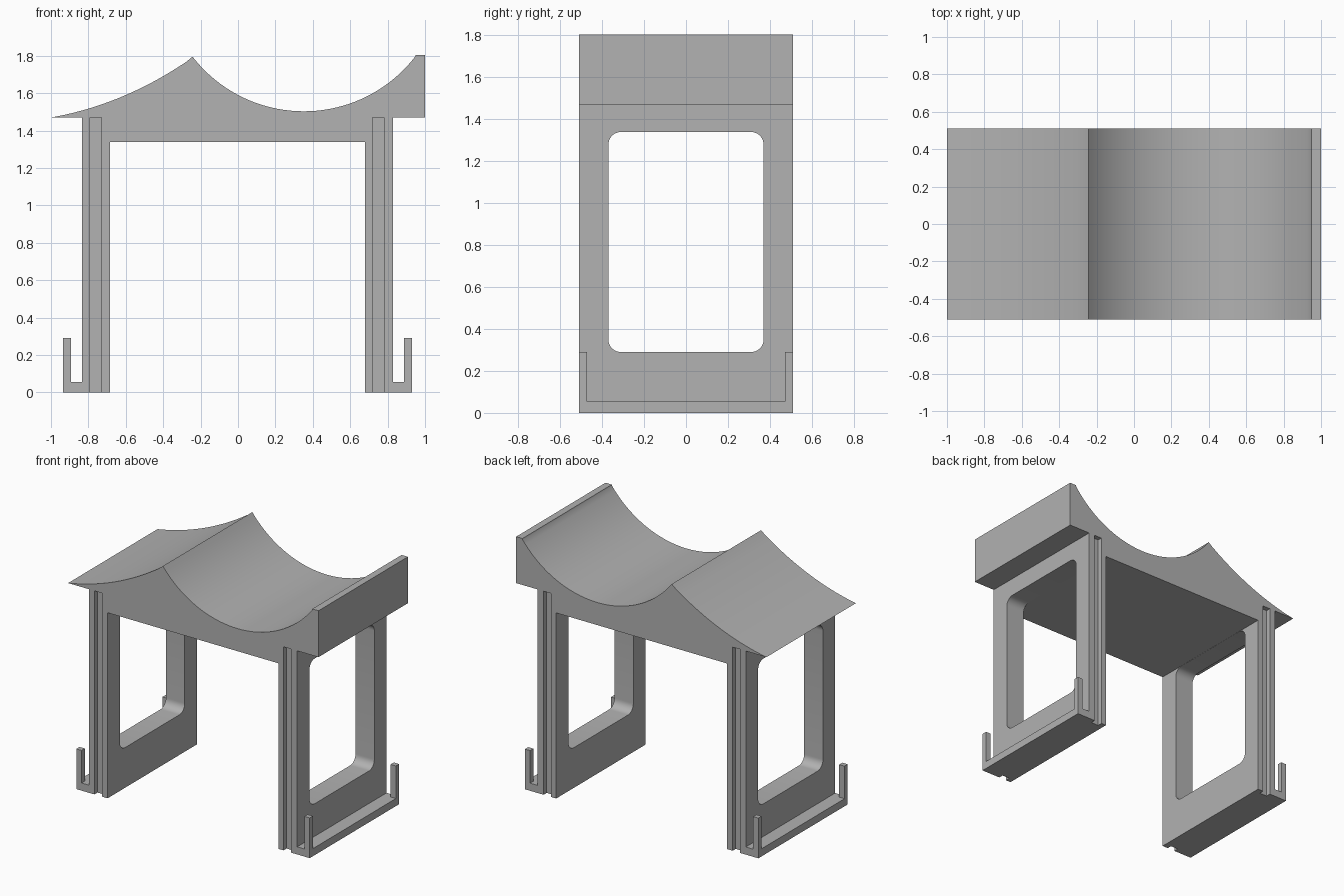
import bpy, bmesh, math
from mathutils import Vector

cube = bpy.data.objects.get("Cube")
if cube:
    bpy.data.objects.remove(cube, do_unlink=True)

grey = bpy.data.materials.new("plain grey")
grey.use_nodes = True
colour = (0.445, 0.445, 0.445, 1)
grey.diffuse_color = colour
grey.node_tree.nodes["Principled BSDF"].inputs["Base Color"].default_value = colour

HALF_Y = 0.51      # half depth of the whole stand
EAVE, BEAM = 1.47, 1.34


def prism(name, points, direction):
    """Extrude a closed outline of 3D points along a direction."""
    bm = bmesh.new()
    face = bm.faces.new([bm.verts.new(p) for p in points])
    new = bmesh.ops.extrude_face_region(bm, geom=[face])["geom"]
    verts = [v for v in new if isinstance(v, bmesh.types.BMVert)]
    bmesh.ops.translate(bm, verts=verts, vec=Vector(direction))
    bmesh.ops.recalc_face_normals(bm, faces=bm.faces)
    mesh = bpy.data.meshes.new(name)
    bm.to_mesh(mesh)
    bm.free()
    mesh.materials.append(grey)
    obj = bpy.data.objects.new(name, mesh)
    bpy.context.collection.objects.link(obj)
    return obj


def box(name, x0, x1, y0, y1, z0, z1):
    return prism(name, [(x0, y0, z0), (x1, y0, z0), (x1, y1, z0), (x0, y1, z0)],
                 (0, 0, z1 - z0))


def activate(obj):
    bpy.ops.object.select_all(action="DESELECT")
    obj.select_set(True)
    bpy.context.view_layer.objects.active = obj


def cut(obj, cutter):
    cutter.hide_render = True
    mod = obj.modifiers.new("cut", "BOOLEAN")
    mod.operation, mod.solver, mod.object = "DIFFERENCE", "EXACT", cutter
    activate(obj)
    bpy.ops.object.modifier_apply(modifier=mod.name)
    bpy.data.objects.remove(cutter, do_unlink=True)


# Roof curves: a gentle concave slope and a circular cradle
def slope(steps=20):
    a, b, c = Vector((-1, EAVE)), Vector((-0.6, 1.54)), Vector((-0.24, 1.793))
    for i in range(steps):
        t = i / steps
        yield tuple(a * (1 - t) ** 2 + b * 2 * t * (1 - t) + c * t * t)


def cradle(steps=40):
    radius, cx, low = 0.752, 0.352, 1.503
    end = math.asin(0.595 / radius)
    for i in range(steps + 1):
        a = -end + 2 * end * i / steps
        yield (cx + radius * math.sin(a), low + radius * (1 - math.cos(a)))


# Main frame: roof, beam and both legs as one profile
outline = list(slope()) + list(cradle()) + [
    (0.95, 1.805), (1, 1.805), (1, EAVE), (0.83, EAVE), (0.83, 0), (0.68, 0),
    (0.68, BEAM), (-0.685, BEAM), (-0.685, 0), (-0.835, 0), (-0.835, EAVE)]
frame = prism("roof_and_legs", [(x, -HALF_Y, z) for x, z in outline],
              (0, 2 * HALF_Y, 0))


# Rounded window through each leg panel
def rounded_rect(y, z0, z1, r, steps=8):
    corners = [(y - r, z1 - r), (r - y, z1 - r), (r - y, z0 + r), (y - r, z0 + r)]
    for k, (cy, cz) in enumerate(corners):
        for i in range(steps + 1):
            a = math.pi / 2 * (k + i / steps)
            yield (cy + r * math.cos(a), cz + r * math.sin(a))


for x in (-0.9, 0.6):
    window = [(x, y, z) for y, z in rounded_rect(0.37, 0.29, BEAM - 0.001, 0.06)]
    cut(frame, prism("window_cutter", window, (0.3, 0, 0)))

# Upright grooves on the front and back of each leg
for x in (-0.79, 0.72):
    for y in (-HALF_Y, HALF_Y):
        cut(frame, box("groove_cutter", x, x + 0.06, y - 0.035, y + 0.035, -0.1, EAVE))

activate(frame)
bpy.ops.object.shade_smooth_by_angle(angle=math.radians(30))

# Outer ledges with a post at each end
for side, inner, outer in (("left", 0.83, 0.93), ("right", -0.835, -0.935)):
    s = 1 if outer > 0 else -1
    box(side + "_ledge", min(inner, outer), max(inner, outer), -HALF_Y, HALF_Y, 0, 0.055)
    for end, e in (("front", -1), ("back", 1)):
        xs = sorted((outer, outer - 0.042 * s))
        ys = sorted((e * HALF_Y, e * (HALF_Y - 0.037)))
        box(f"{side}_{end}_post", *xs, *ys, 0.055, 0.29)
